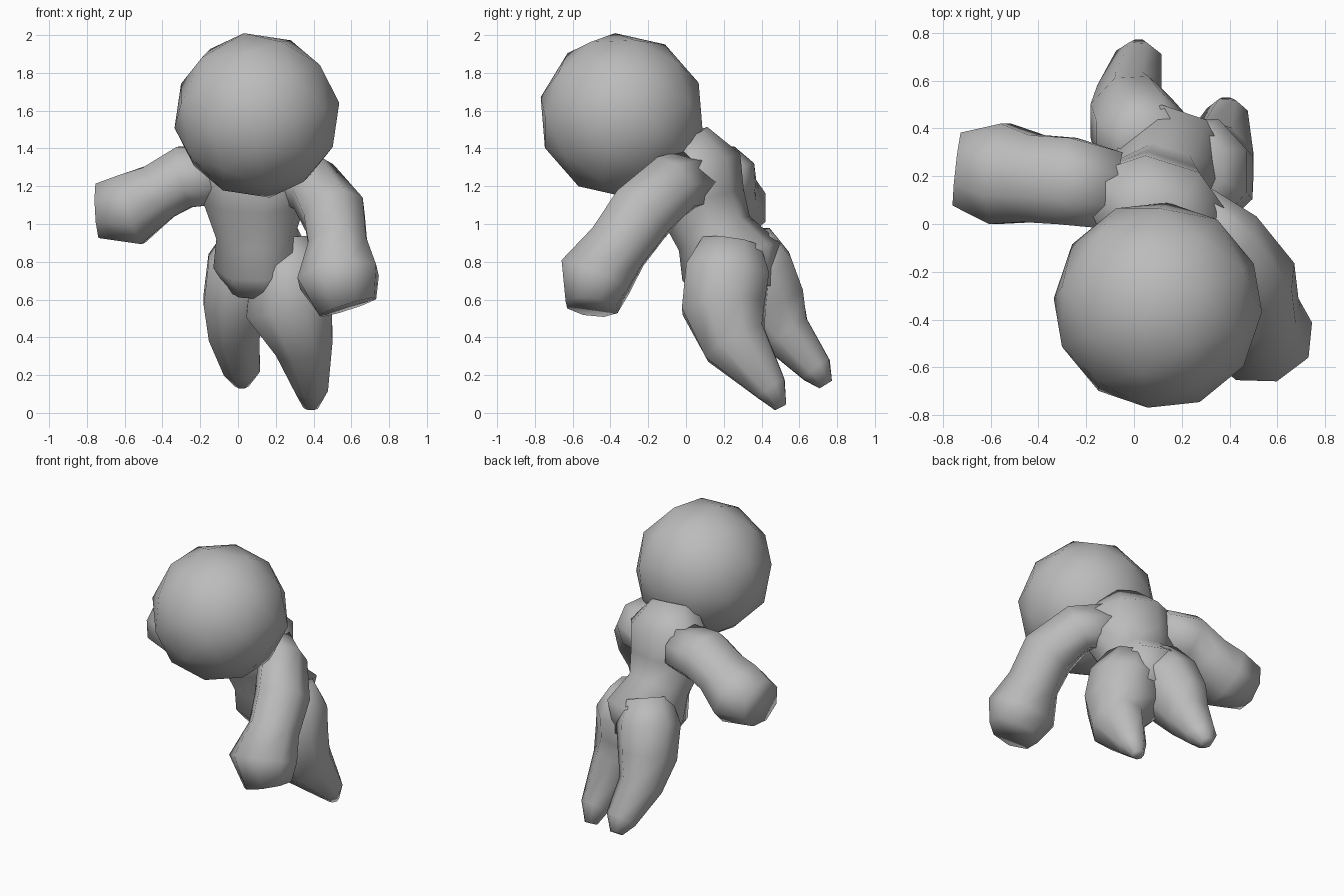
import bpy, bmesh, math
from mathutils import Vector, Matrix

grey = bpy.data.materials.new("clay grey")
grey.diffuse_color = (0.5, 0.5, 0.5, 1)


def finish(name, bm):
    bmesh.ops.recalc_face_normals(bm, faces=bm.faces)
    me = bpy.data.meshes.new(name)
    bm.to_mesh(me)
    bm.free()
    me.materials.append(grey)
    for p in me.polygons:
        p.use_smooth = True
    ob = bpy.data.objects.new(name, me)
    bpy.context.collection.objects.link(ob)
    return ob


def limb(name, stations, side, n=8):
    """Tube through (centre, radius along side, radius across side)."""
    bm = bmesh.new()
    pts = [Vector(s[0]) for s in stations]
    rings = []
    for i, (c, ru, rv) in enumerate(stations):
        t = (pts[min(i + 1, len(pts) - 1)] - pts[max(i - 1, 0)]).normalized()
        u = Vector(side)
        u = (u - t * u.dot(t)).normalized()
        v = t.cross(u)
        rings.append([bm.verts.new(pts[i] + 1.04 * (u * ru * math.cos(a) + v * rv * math.sin(a)))
                      for a in (2 * math.pi * (k + 0.5) / n for k in range(n))])
    for a, b in zip(rings, rings[1:]):
        for k in range(n):
            bm.faces.new((a[k], a[(k + 1) % n], b[(k + 1) % n], b[k]))
    for r in (rings[0], rings[-1]):
        bm.faces.new(r)
    return finish(name, bm)


# Head
bm = bmesh.new()
bmesh.ops.create_icosphere(bm, subdivisions=2, radius=0.442,
                           matrix=Matrix.Translation((0.1, -0.34, 1.575)) @ Matrix.Rotation(0.4, 4, 'X')
                           @ Matrix.Rotation(0.3, 4, 'Y'))
finish("head", bm)

# Torso, leaning forward and twisted at the shoulders
limb("torso", [((0.10, -0.02, 1.45), 0.16, 0.14),
               ((0.09, 0.05, 1.30), 0.30, 0.23),
               ((0.09, 0.08, 1.12), 0.27, 0.22),
               ((0.10, 0.15, 0.95), 0.21, 0.20),
               ((0.13, 0.24, 0.80), 0.25, 0.27),
               ((0.13, 0.27, 0.64), 0.16, 0.20)], (1, -0.35, 0))

# Arms
limb("right_arm", [((-0.08, 0.14, 1.25), 0.17, 0.15),
                   ((-0.28, 0.18, 1.25), 0.19, 0.17),
                   ((-0.42, 0.19, 1.17), 0.19, 0.16),
                   ((-0.56, 0.21, 1.08), 0.22, 0.20),
                   ((-0.74, 0.23, 1.07), 0.16, 0.15)], (0, 1, 0))
limb("left_arm", [((0.22, 0.04, 1.24), 0.14, 0.16),
                  ((0.40, -0.08, 1.20), 0.15, 0.17),
                  ((0.51, -0.24, 1.05), 0.17, 0.18),
                  ((0.53, -0.36, 0.88), 0.16, 0.17),
                  ((0.53, -0.48, 0.72), 0.22, 0.20),
                  ((0.58, -0.50, 0.56), 0.16, 0.14)], (1, -0.1, 0))

# Legs with tapered feet
limb("left_leg", [((0.24, 0.24, 0.90), 0.14, 0.16),
                  ((0.27, 0.22, 0.76), 0.21, 0.23),
                  ((0.27, 0.20, 0.56), 0.24, 0.23),
                  ((0.35, 0.26, 0.37), 0.16, 0.18),
                  ((0.39, 0.45, 0.13), 0.09, 0.09),
                  ((0.385, 0.50, 0.03), 0.04, 0.035)], (1, 0, 0))
limb("right_leg", [((0.08, 0.32, 0.92), 0.15, 0.14),
                   ((0.03, 0.37, 0.77), 0.20, 0.20),
                   ((-0.01, 0.44, 0.58), 0.18, 0.20),
                   ((-0.02, 0.53, 0.42), 0.14, 0.14),
                   ((0.02, 0.69, 0.23), 0.10, 0.09),
                   ((0.02, 0.74, 0.15), 0.04, 0.04)], (1, 0, 0))
